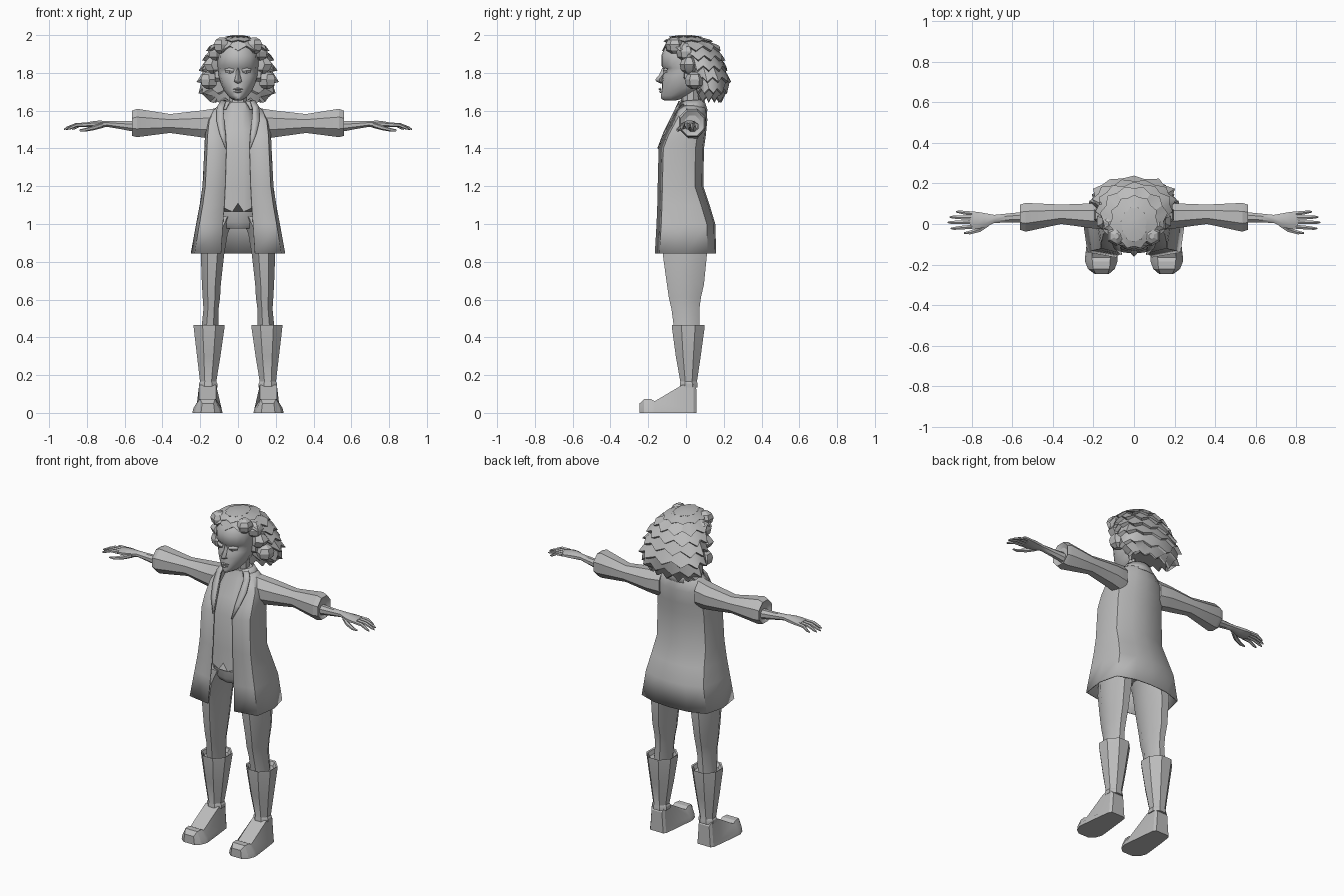
import bpy, bmesh, math, random

random.seed(4)
grey = bpy.data.materials.new("plain grey")
grey.diffuse_color = (0.5, 0.5, 0.5, 1)


def loft(name, rings, closed=True, caps=True, mirror=False, thick=0, angle=35):
    """Skin a list of equal-length point rings."""
    bm = bmesh.new()
    vs = [[bm.verts.new(p) for p in r] for r in rings]
    n = len(rings[0])
    for a, b in zip(vs, vs[1:]):
        for i in range(n if closed else n - 1):
            j = (i + 1) % n
            bm.faces.new((a[i], a[j], b[j], b[i]))
    if closed and caps:
        bm.faces.new(vs[0])
        bm.faces.new(vs[-1])
    bmesh.ops.recalc_face_normals(bm, faces=bm.faces)
    me = bpy.data.meshes.new(name)
    bm.to_mesh(me)
    bm.free()
    me.materials.append(grey)
    me.shade_smooth()
    me.set_sharp_from_angle(angle=math.radians(angle))
    ob = bpy.data.objects.new(name, me)
    bpy.context.collection.objects.link(ob)
    if thick:
        m = ob.modifiers.new("thickness", 'SOLIDIFY')
        m.thickness = thick
    if mirror:
        m = ob.modifiers.new("mirror", 'MIRROR')
        m.use_mirror_merge = False
    return ob


def circle(n, ra, rb):
    k = 1 / math.cos(math.pi / n)
    return [(ra * k * math.cos((i + .5) * math.tau / n),
             rb * k * math.sin((i + .5) * math.tau / n)) for i in range(n)]


def upright(n, z, cx, cy, rx, ry):
    return [(cx + a, cy + b, z) for a, b in circle(n, rx, ry)]


def sideways(n, x, cy, cz, ry, rz):
    return [(x, cy + a, cz + b) for a, b in circle(n, ry, rz)]


def both(half):
    """Right half section (front to back) completed on the left."""
    return half + [(-x, y, z) for x, y, z in reversed(half) if x > 1e-5]


# Coat, open at the front
coat = []
for z, o, w, f, b in [(.845, .09, .25, -.165, .16), (1.0, .08, .222, -.156, .155),
                      (1.1, .073, .203, -.152, .125), (1.2, .068, .188, -.15, .092),
                      (1.4, .062, .178, -.145, .095), (1.47, .065, .175, -.118, .105),
                      (1.55, .075, .165, -.075, .113), (1.605, .085, .135, -.045, .11),
                      (1.635, .07, .085, -.02, .1)]:
    half = [(o, f, z), (.92 * w, f + .025, z), (w, (f + b) / 2, z),
            (.88 * w, b - .045, z), (.45 * w, b - .008, z), (0, b, z)]
    coat.append(both(half)) 
# start the section at the right opening and end at the left one
loft("coat", coat, closed=False, thick=.006)

# Lapels and collar
loft("lapel", [[(.06, -.152, 1.40), (.066, -.152, 1.40)],
               [(.066, -.122, 1.48), (.098, -.122, 1.48)],
               [(.073, -.088, 1.55), (.115, -.082, 1.55)],
               [(.078, -.058, 1.61), (.112, -.045, 1.62)],
               [(.066, -.04, 1.65), (.09, -.025, 1.655)]],
     closed=False, mirror=True, thick=.006)


def collar_ring(z, rx, ry, lift):
    pts = []
    for i in range(11):
        a = math.radians(-55 + 290 * i / 10)
        pts.append((rx * math.cos(a), .03 + ry * math.sin(a),
                    z + lift * math.sin(a)))
    return pts


loft("collar", [collar_ring(1.605, .115, .085, -.005), collar_ring(1.655, .075, .065, .005)],
     closed=False, thick=.006)

# Shirt with a pointed hem
shirt = []
for k, (z, w, f, b) in enumerate([(1.065, .12, -.143, .08), (1.2, .12, -.137, .07),
                                  (1.4, .12, -.132, .08), (1.5, .105, -.1, .09),
                                  (1.6, .08, -.05, .09), (1.645, .062, -.038, .085)]):
    h = 0 if k else 1
    shirt.append(both([(0, f, z + .045 * h), (.25 * w, f, z), (.6 * w, f + .006, z + .02 * h),
                       (w, f + .045, z), (w, b - .03, z), (.5 * w, b, z), (0, b, z)]))
loft("shirt", shirt)

# Trousers
loft("hips", [upright(10, z, 0, cy, rx, ry) for z, cy, rx, ry in
              [(.975, -.01, .10, .09), (1.01, -.015, .145, .108), (1.13, -.025, .13, .1)]])
loft("trouser_leg", [upright(8, *r) for r in
                     [(1.04, .085, -.012, .07, .11), (.95, .122, -.008, .068, .118),
                      (.84, .135, -.006, .062, .117), (.68, .141, -.003, .05, .098),
                      (.61, .141, -.006, .046, .085), (.55, .143, -.003, .04, .074),
                      (.43, .15, .005, .045, .066)]], mirror=True)

# Boots
loft("boot_shaft", [upright(8, *r) for r in
                    [(.44, .153, .012, .065, .068), (.462, .153, .012, .074, .079),
                     (.466, .153, .012, .082, .087), (.455, .153, .012, .082, .087),
                     (.30, .155, .012, .062, .066), (.165, .158, .014, .043, .044),
                     (.155, .158, .014, .049, .047), (.135, .158, .014, .049, .047)]],
     mirror=True, angle=30)
foot = []
for y, bw, tw, zt in [(.055, .045, .035, .125), (.04, .056, .043, .15), (-.02, .064, .045, .148),
                      (-.165, .08, .045, .062), (-.185, .08, .044, .073),
                      (-.222, .066, .04, .073), (-.246, .036, .03, .05)]:
    c = .16 + .05 * (bw - .045)
    foot.append([(c - bw, y, 0), (c + bw, y, 0), (c + bw * .93, y, .025),
                 (c + tw, y, zt), (c - tw, y, zt), (c - bw * .93, y, .025)])
loft("boot_foot", foot, mirror=True, angle=25)

# Sleeves
loft("sleeve", [sideways(8, *r) for r in
                [(.12, .03, 1.53, .06, .082), (.20, .04, 1.53, .062, .07),
                 (.36, .048, 1.532, .048, .05), (.535, .033, 1.535, .071, .075),
                 (.562, .033, 1.533, .062, .066), (.548, .033, 1.53, .04, .045)]],
     mirror=True, angle=30)

# Forearms, hands, fingers and thumbs
loft("forearm_and_hand", [sideways(8, *r) for r in
                          [(.53, .035, 1.515, .026, .03), (.62, .03, 1.523, .022, .021),
                           (.69, .025, 1.53, .02, .016), (.74, .018, 1.528, .036, .019),
                           (.775, .018, 1.527, .042, .016), (.81, .02, 1.525, .042, .011)]],
     mirror=True)
for name, y0, y1, tip in [("index_finger", -.014, -.022, .905), ("middle_finger", .009, .008, .92),
                          ("ring_finger", .031, .034, .91), ("little_finger", .052, .06, .88)]:
    mid = (.80 + tip) / 2
    loft(name, [sideways(6, .80, y0, 1.526, .010, .010),
                sideways(6, mid, (y0 + y1) / 2, 1.524, .009, .009),
                sideways(6, tip - .015, y1, 1.508, .007, .007),
                sideways(6, tip, y1, 1.502, .003, .003)], mirror=True)
loft("thumb", [sideways(6, *r) for r in
               [(.715, .005, 1.525, .014, .014), (.76, -.026, 1.51, .013, .011),
                (.81, -.042, 1.498, .009, .008), (.84, -.045, 1.496, .004, .004)]], mirror=True)

# Neck and head
loft("neck", [upright(10, 1.58, 0, .025, .05, .05), upright(10, 1.72, 0, .025, .048, .048)])
head = []
for z, w, f, b in [(1.655, .022, -.115, -.05), (1.663, .036, -.131, -.02), (1.68, .054, -.133, .03),
                   (1.71, .077, -.128, .07), (1.75, .094, -.127, .09), (1.785, .102, -.125, .1),
                   (1.805, .105, -.117, .1), (1.825, .107, -.121, .1), (1.84, .108, -.131, .1),
                   (1.89, .107, -.131, .1), (1.93, .096, -.115, .09), (1.965, .06, -.08, .06)]:
    socket = .006 if 1.78 < z < 1.83 else 0
    head.append(both([(0, f, z), (.3 * w, f + .004 + socket, z), (.62 * w, f + .022 + socket, z),
                      (.88 * w, f + .055, z), (w, (f + b) / 2, z),
                      (.8 * w, b - .03, z), (0, b, z)])[:])
loft("head", head, angle=45)

# Nose, lips, brows and ears
loft("nose", [[(-w, y + .02, z), (0, y, z), (w, y + .02, z), (0, y + .035, z)] for z, w, y in
              [(1.745, .012, -.136), (1.755, .02, -.158), (1.766, .018, -.162),
               (1.79, .011, -.142), (1.825, .009, -.126)]], angle=50)
for name, z, w, y in [("upper_lip", 1.714, .028, -.147), ("lower_lip", 1.700, .023, -.144)]:
    loft(name, [[(-w, y + .02, z), (0, y + t, z + h), (w, y + .02, z), (0, y + .03, z)]
                for h, t in [(-.008, .008), (0, 0), (.008, .01)]])
loft("eyelid", [[(.02, -.119, 1.803), (.045, -.117, 1.796), (.07, -.097, 1.803)],
                [(.02, -.123, 1.809), (.045, -.123, 1.812), (.07, -.101, 1.812)],
                [(.02, -.117, 1.82), (.045, -.111, 1.826), (.07, -.096, 1.822)]],
     closed=False, mirror=True)
loft("ear", [sideways(6, .095, .005, 1.79, .018, .03), sideways(6, .122, .015, 1.795, .022, .035)],
     mirror=True)

# Hair: overlapping rows of pointed tufts
profile = [(1.655, .135, .07, .185), (1.70, .19, .05, .215), (1.76, .205, .025, .23),
           (1.82, .192, .0, .212), (1.875, .178, -.035, .198), (1.925, .155, -.115, .178),
           (1.965, .11, -.112, .135), (1.99, .06, -.085, .08)]
N = 22
hair = []
for k, (z, rx, f, b) in enumerate(profile):
    for step in (0, 1):
        ring = []
        for i in range(N):
            a = math.tau * (i + .5) / N
            tuft = 1 + (.055 if (i + k) % 2 else -.055) + random.uniform(-.03, .03)
            r = tuft * (1.03 if step else .92)
            droop = (-.014 if (i + k) % 2 else .012) * (1 if k < 6 else .3)
            ring.append((rx * r * math.cos(a),
                         (f + b) / 2 + (b - f) / 2 * r * math.sin(a),
                         min(z + step * .006 + droop, 1.992)))
        hair.append(ring)
hair.append(upright(N, 2.0, 0, -.005, .025, .03))
loft("hair", hair, angle=25)

# Side curls framing the face
for name, x, y, z, s in [("temple_curl", .115, .0, 1.91, .045), ("cheek_curl", .135, .015, 1.84, .042),
                         ("jaw_curl", .15, .045, 1.76, .045), ("brow_curl", .085, -.06, 1.945, .042)]:
    loft(name, [upright(6, z + s * h, x + random.uniform(-.006, .006), y, s * r, s * r)
                for h, r in [(-1, .35), (-.6, .85), (.1, 1), (.7, .75), (1, .3)]],
         mirror=True, angle=25)
